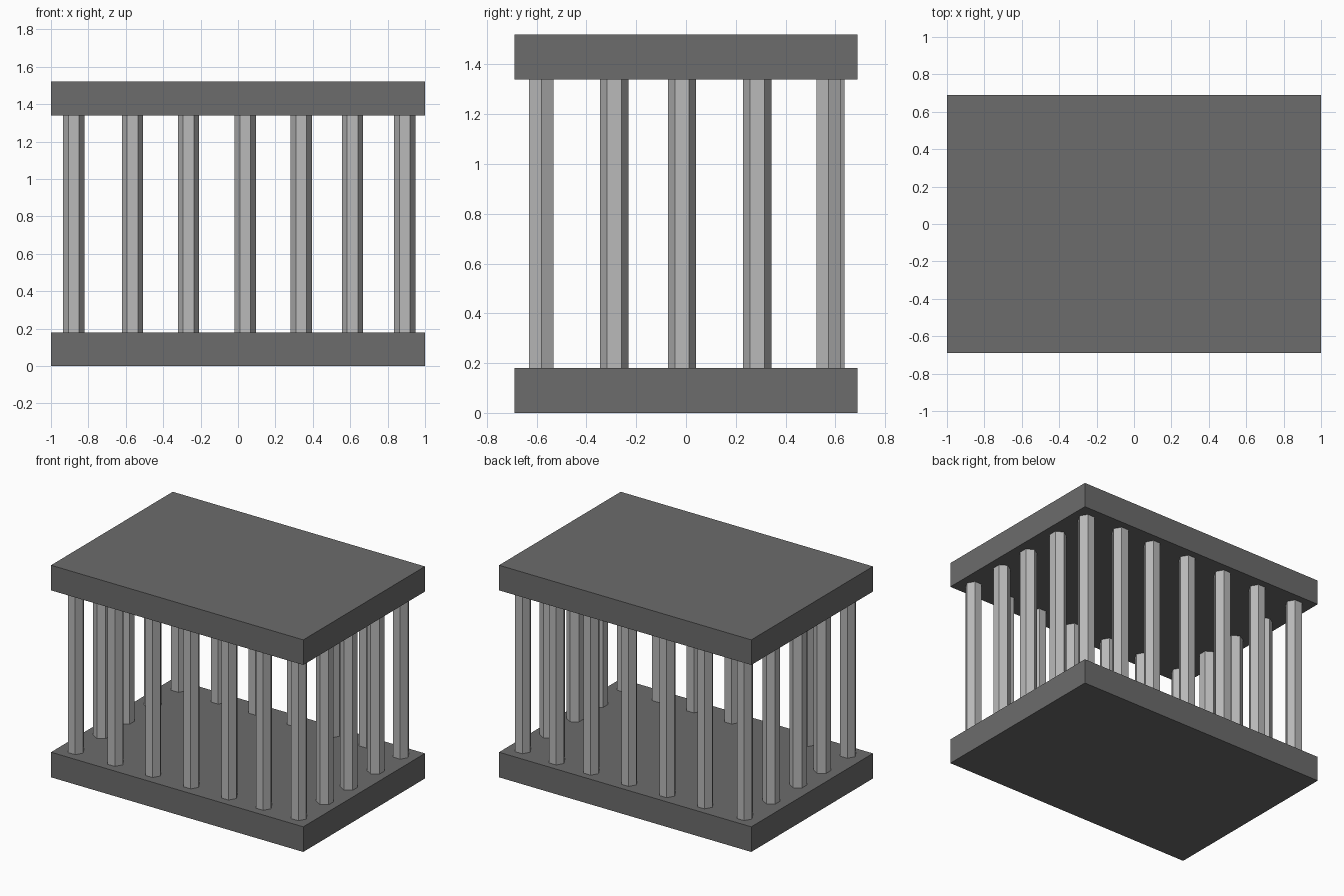
import bpy
import math

if "Cube" in bpy.data.objects:
    bpy.data.objects.remove(bpy.data.objects["Cube"])

SLAB_H = 0.18
GAP = 1.16          # clear height between the slabs
RADIUS = 0.057


def grey(name, value):
    mat = bpy.data.materials.new(name)
    mat.diffuse_color = (value, value, value, 1)
    mat.use_nodes = True
    mat.node_tree.nodes["Principled BSDF"].inputs["Base Color"].default_value = mat.diffuse_color
    return mat


dark_grey = grey("dark_grey", 0.15)
mid_grey = grey("mid_grey", 0.49)


def slab(name, z):
    bpy.ops.mesh.primitive_cube_add(size=1, location=(0, 0, z))
    ob = bpy.context.object
    ob.name = name
    ob.scale = (2.0, 1.378, SLAB_H)
    ob.data.materials.append(dark_grey)


def column(name, x, y, turn):
    bpy.ops.mesh.primitive_cylinder_add(
        vertices=6, radius=RADIUS, depth=GAP,
        location=(x, y, SLAB_H + GAP / 2), rotation=(0, 0, turn))
    ob = bpy.context.object
    ob.name = name
    ob.data.materials.append(mid_grey)


# Base and roof slabs
slab("base_slab", SLAB_H / 2)
slab("roof_slab", SLAB_H * 1.5 + GAP)

# Front and back rows of hexagonal columns, flat face towards y
quarter = math.pi / 2
row_x = [-0.878, -0.564, -0.265, 0.038, 0.338, 0.612, 0.891]
for i, x in enumerate(row_x):
    column(f"front_column_{i + 1}", x, -0.581, quarter)
    back_y = 0.573 if i == len(row_x) - 1 else 0.588
    column(f"back_column_{i + 1}", x, back_y, quarter)

# Side columns between the corners, flat face towards x
for i, y in enumerate([-0.288, -0.016, 0.286]):
    column(f"left_column_{i + 1}", row_x[0], y, 0)
    column(f"right_column_{i + 1}", row_x[-1], y, 0)
